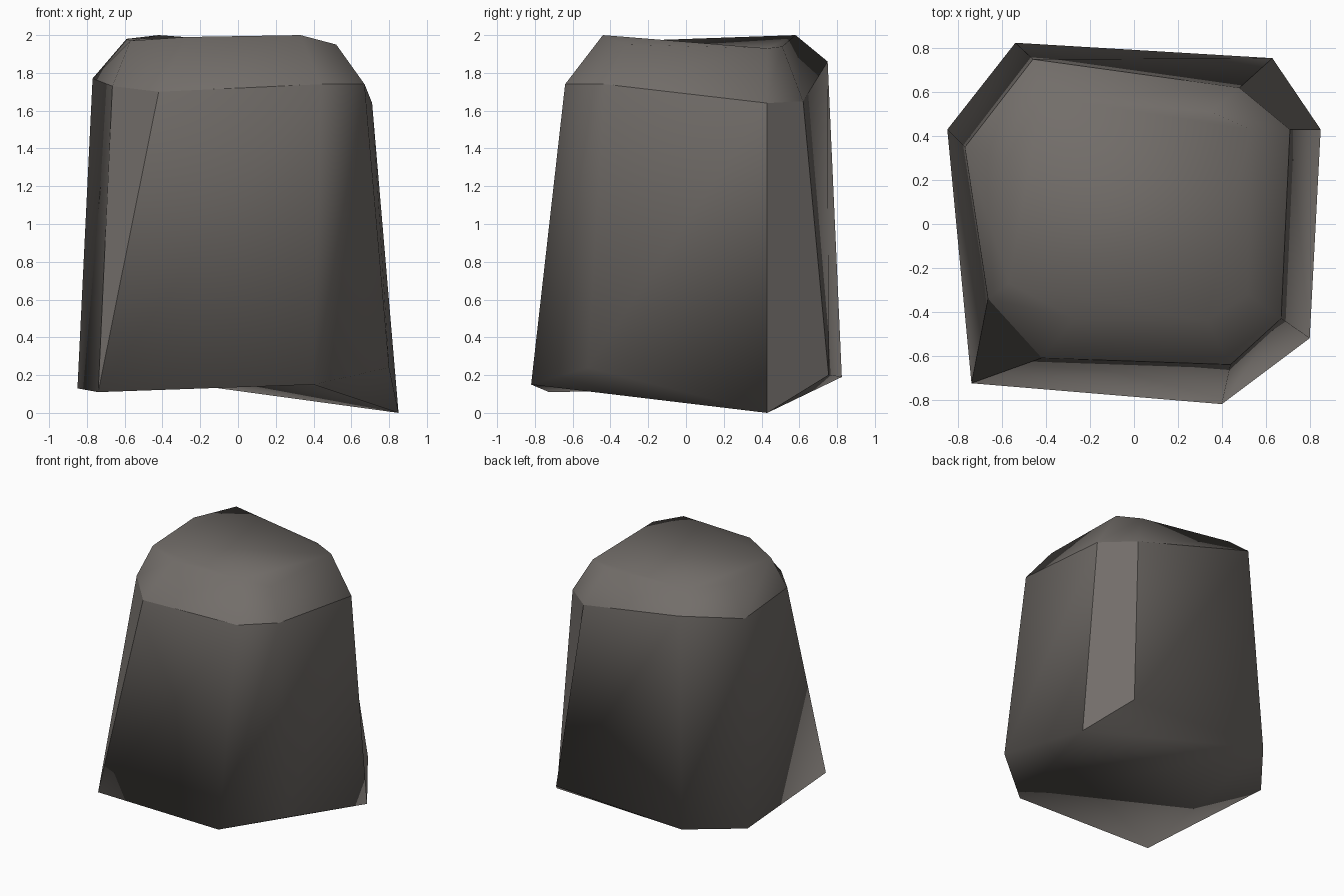
import bpy, bmesh

if "Cube" in bpy.data.objects:
    bpy.data.objects.remove(bpy.data.objects["Cube"])

# Rings of the boulder, counter-clockwise from the front-left corner
base = [(-.74, -.725, .11), (.40, -.82, .15), (.80, -.52, .24), (.85, .43, 0),
        (.63, .755, .20), (-.54, .825, .19), (-.85, .43, .13)]
shoulder = [(-.42, -.61, 1.70), (.44, -.64, 1.74), (.67, -.43, 1.74), (.71, .43, 1.64),
            (.48, .62, 1.65), (-.46, .75, 1.86), (-.77, .35, 1.77), (-.665, -.34, 1.73)]
crown = [(-.27, -.43, 1.99), (.33, -.44, 2.0), (.52, -.32, 1.95), (.53, .43, 1.93),
         (.35, .51, 1.94), (-.42, .58, 2.0), (-.59, .28, 1.98), (-.57, -.27, 1.97)]

bm = bmesh.new()
b, s, c = ([bm.verts.new(p) for p in ring] for ring in (base, shoulder, crown))

# Sides: seven quads, plus one triangular chip at the front-left corner
sides = [bm.faces.new((b[i], b[(i + 1) % 7], s[(i + 1) % 8], s[i])) for i in range(6)]
sides.append(bm.faces.new((b[6], b[0], s[7], s[6])))
chip = bm.faces.new((b[0], s[0], s[7]))

# Bevelled shoulder, flat crown and underside
for i in range(8):
    j = (i + 1) % 8
    bm.faces.new((s[i], s[j], c[j], c[i]))
bm.faces.new(c)
bm.faces.new(b[::-1])
bmesh.ops.recalc_face_normals(bm, faces=bm.faces)

# Smooth stone, with creases at the shoulder line and around the two chipped facets
for f in bm.faces:
    f.smooth = True
for i in range(8):
    bm.edges.get((s[i], s[(i + 1) % 8])).smooth = False
for facet in (chip, sides[3]):
    for e in facet.edges:
        e.smooth = False

mesh = bpy.data.meshes.new("boulder")
bm.to_mesh(mesh)
bm.free()
boulder = bpy.data.objects.new("boulder", mesh)
bpy.context.collection.objects.link(boulder)

stone = bpy.data.materials.new("warm grey stone")
stone.diffuse_color = (.17, .155, .143, 1)
stone.use_nodes = True
stone.node_tree.nodes["Principled BSDF"].inputs["Base Color"].default_value = stone.diffuse_color
mesh.materials.append(stone)
